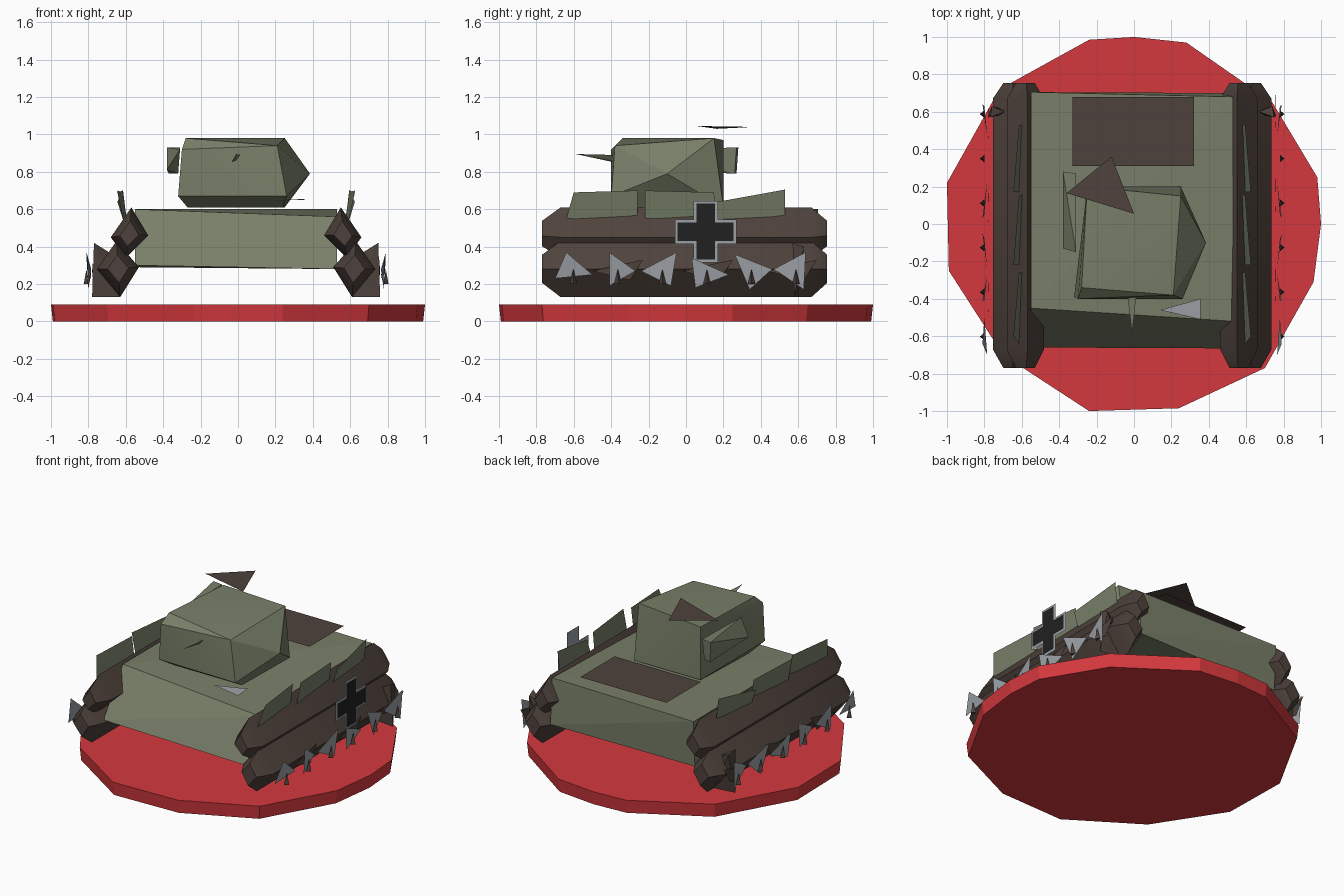
import bpy
import bmesh
import math
from mathutils import Vector

default_cube = bpy.data.objects.get("Cube")
if default_cube:
    bpy.data.objects.remove(default_cube, do_unlink=True)


def make_material(name, red, green, blue):
    material = bpy.data.materials.new(name)
    material.use_nodes = True
    colour = (red, green, blue, 1.0)
    material.diffuse_color = colour
    shader = material.node_tree.nodes["Principled BSDF"]
    shader.inputs["Base Color"].default_value = colour
    shader.inputs["Roughness"].default_value = 0.8
    return material


OLIVE = make_material("olive green", 0.19, 0.215, 0.14)
BROWN = make_material("dark brown", 0.078, 0.055, 0.045)
RED = make_material("base red", 0.66, 0.04, 0.047)
GREY = make_material("light grey", 0.33, 0.355, 0.38)
BLACK = make_material("black", 0.015, 0.015, 0.015)


def finish(name, bm, material, smooth_angle=None):
    """Turn a bmesh into a named, coloured object."""
    mesh = bpy.data.meshes.new(name)
    bm.to_mesh(mesh)
    bm.free()
    mesh.materials.append(material)
    part = bpy.data.objects.new(name, mesh)
    bpy.context.collection.objects.link(part)
    if smooth_angle:
        bpy.ops.object.select_all(action='DESELECT')
        part.select_set(True)
        bpy.context.view_layer.objects.active = part
        bpy.ops.object.shade_smooth_by_angle(angle=math.radians(smooth_angle))
    return part


def solid(name, points, material, smooth_angle=None):
    """Convex faceted block spanned by its corner points."""
    bm = bmesh.new()
    for point in points:
        bm.verts.new(point)
    hull = bmesh.ops.convex_hull(bm, input=bm.verts)
    loose = [v for v in hull["geom_interior"] if isinstance(v, bmesh.types.BMVert)]
    bmesh.ops.delete(bm, geom=loose, context='VERTS')
    bmesh.ops.recalc_face_normals(bm, faces=bm.faces)
    return finish(name, bm, material, smooth_angle)


def plate(name, points, material, outward):
    """Single thin sheet whose normal faces the outward direction."""
    bm = bmesh.new()
    face = bm.faces.new([bm.verts.new(point) for point in points])
    face.normal_update()
    if face.normal.dot(Vector(outward)) < 0:
        face.normal_flip()
    return finish(name, bm, material)


# Display base: irregular twelve-sided disc
outline = [(-1, .22), (-.99, -.25), (-.7, -.7), (-.24, -1), (.24, -.985),
           (.7, -.77), (.96, -.31), (1, 0), (.98, .25), (.74, .65),
           (.28, .97), (0, 1), (-.24, .985), (-.72, .72)]
solid("display_base",
      [(x * taper, y * taper, z) for x, y in outline
       for z, taper in ((0, .99), (.09, 1))], RED)

# Hull: block with a sloping front
solid("hull", [(-.55, -.45, .6), (.53, -.52, .56), (.53, .68, .6), (-.55, .705, .6),
               (-.55, -.66, .3), (.53, -.665, .28), (.53, .7, .29), (-.55, .69, .29)],
      OLIVE)

# Turret: lopsided faceted block with a pointed cheek
solid("turret", [(-.28, -.34, .98), (.21, -.38, .94), (.25, .15, .98), (-.25, .2, .97),
                 (.385, -.1, .79), (-.32, -.39, .67), (.26, -.4, .67),
                 (.25, .2, .61), (-.25, .2, .61), (-.27, -.3, .61), (.24, -.3, .61),
                 (-.3, -.4, .92)],
      OLIVE, 30)
solid("turret_side_box", [(-.38, .28, .93), (-.31, .27, .93), (-.37, .27, .79),
                          (-.32, .26, .79), (-.38, -.13, .81), (-.31, -.15, .92)], OLIVE)
solid("gun_barrel", [(-.035, -.38, .85), (.012, -.38, .89), (-.01, -.38, .86),
                     (-.01, -.59, .895)], OLIVE)

# Flat deck details
UP = (0, 0, 1)
plate("turret_hatch", [(-.12, .36, 1.04), (-.36, .165, 1.03), (0, .055, 1.045)], BROWN, UP)
plate("engine_deck", [(-.33, .31, .66), (.32, .31, .66), (.32, .68, .66), (-.33, .68, .66)],
      BROWN, UP)
plate("deck_tool", [(.14, -.46, .645), (.355, -.4, .655), (.355, -.51, .65)], GREY, UP)


def side_point(side, x, y, z):
    return (side * x - .01, y, z)


# Tracks: two stacked diamond bars with pinched ends
def track_bar(name, side, section):
    centre_x = sum(x for x, z in section) / len(section)
    centre_z = sum(z for x, z in section) / len(section)
    points = []
    for y, pinch in ((-.77, .5), (-.67, 1), (.67, 1), (.755, .5)):
        for x, z in section:
            points.append(side_point(side, centre_x + (x - centre_x) * pinch, y,
                                     centre_z + (z - centre_z) * pinch))
    solid(name, points, BROWN, 35)


upper_section = [(.56, .61), (.47, .46), (.59, .34), (.67, .45)]
lower_section = [(.64, .43), (.52, .29), (.62, .13), (.745, .28)]

# Road wheel triangles, (y, z) corners from front to back
wheels = [[(-.64, .37), (-.7, .23), (-.5, .25)], [(-.41, .37), (-.27, .27), (-.41, .19)],
          [(-.05, .37), (-.24, .27), (-.08, .19)], [(.03, .34), (.23, .25), (.05, .18)],
          [(.26, .36), (.46, .28), (.34, .17)], [(.64, .37), (.47, .28), (.63, .17)]]

# Skirt sheets, (y, z) corners
skirts = [[(-.6, .69), (-.26, .7), (-.26, .54), (-.64, .55)],
          [(-.22, .7), (.15, .69), (.16, .55), (-.22, .55)],
          [(.17, .64), (.53, .705), (.53, .54), (.17, .545)]]

for side, label in ((1, "left"), (-1, "right")):
    out = (side, 0, 0)
    track_bar(label + "_upper_track", side, upper_section)
    track_bar(label + "_lower_track", side, lower_section)
    for number, corners in enumerate(wheels, 1):
        depths = (.8, .775, .79)
        plate(f"{label}_wheel_{number}",
              [side_point(side, x, y, z) for x, (y, z) in zip(depths, corners)], GREY, out)
        # Small dark hub spike
        hub = -.84 + number * .238
        solid(f"{label}_hub_{number}",
              [side_point(side, .79, hub - .02, .2), side_point(side, .79, hub + .02, .2),
               side_point(side, .815, hub, .2), side_point(side, .8, hub, .28)], BROWN)
    for number, corners in enumerate(skirts, 1):
        plate(f"{label}_skirt_{number}",
              [side_point(side, x, y, z) for x, (y, z) in
               zip((.635, .605, .585, .605), corners)], OLIVE, out)
    # Brown wheel backing sheets and rear sprocket
    for number, start in enumerate((-.5, -.02, .43), 1):
        plate(f"{label}_wheel_backing_{number}",
              [side_point(side, .77, start, .27), side_point(side, .765, start + .27, .33),
               side_point(side, .765, start + .2, .22)], BROWN, out)
    solid(f"{label}_sprocket",
          [side_point(side, .76, .57, .42), side_point(side, .75, .63, .4),
           side_point(side, .77, .58, .13), side_point(side, .62, .6, .13),
           side_point(side, .68, .6, .37)], BROWN)


# Painted cross marking on the left side
def cross_plate(name, x, arm, half, material):
    corners = [(half, arm), (half, half), (arm, half)]
    ring = []
    for turn in range(4):
        for a, b in corners:
            for _ in range(turn):
                a, b = b, -a
            ring.append((x, .105 + a, .48 + b))
    plate(name, ring, material, (1, 0, 0))


cross_plate("cross_border", .775, .165, .065, GREY)
cross_plate("cross_centre", .779, .15, .05, BLACK)
